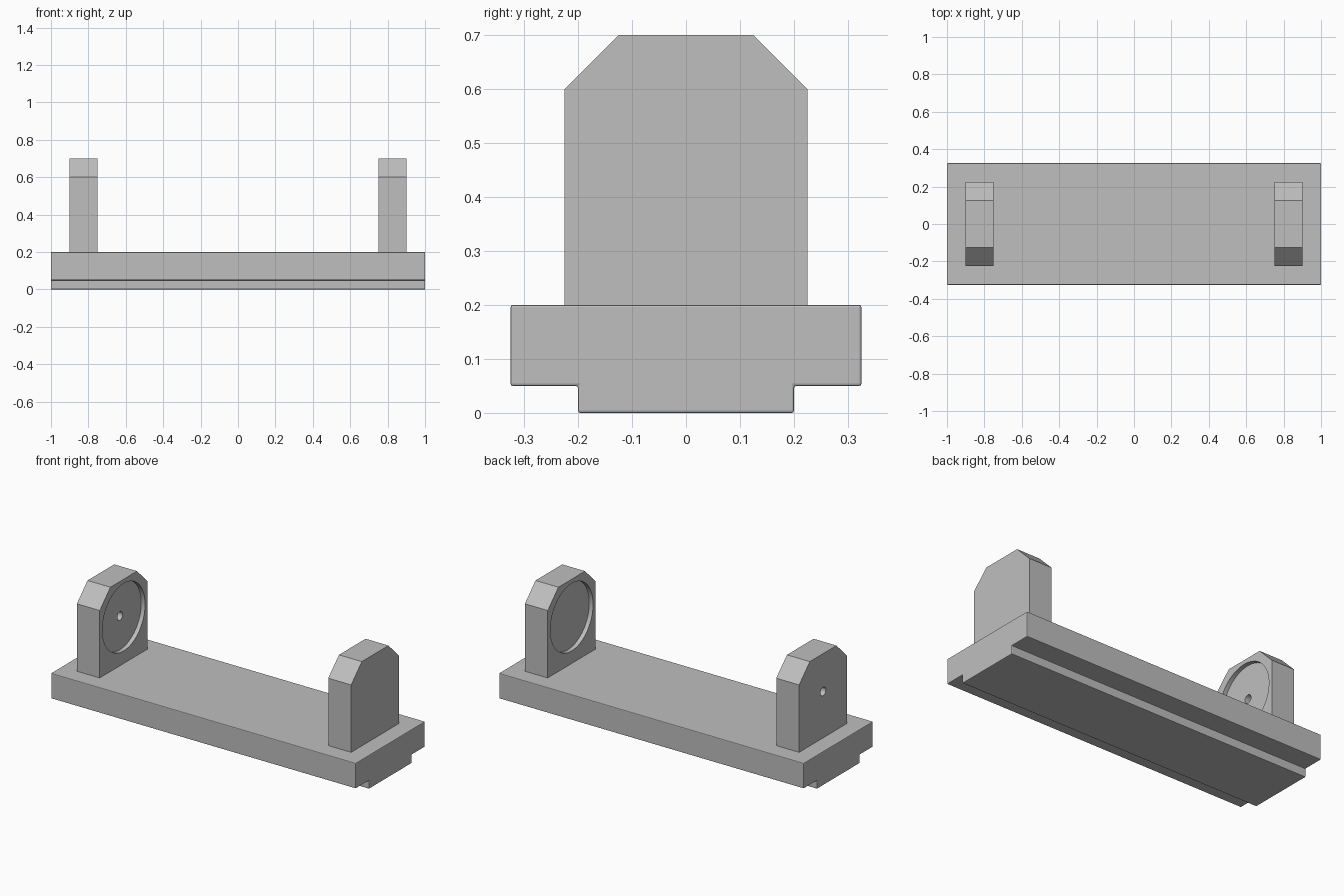
import bpy
import math

default_cube = bpy.data.objects.get("Cube")
if default_cube:
    bpy.data.objects.remove(default_cube, do_unlink=True)

gray = bpy.data.materials.new("machined gray")
gray.use_nodes = True
gray.diffuse_color = (0.52, 0.52, 0.52, 1)
gray.node_tree.nodes["Principled BSDF"].inputs["Base Color"].default_value = gray.diffuse_color


def extrude_x(name, half_profile, x0, x1):
    """Mirror a (y, z) half outline across y = 0 and extrude it along x."""
    outline = half_profile + [(-y, z) for y, z in reversed(half_profile)]
    n = len(outline)
    verts = [(x, y, z) for x in (x0, x1) for y, z in outline]
    faces = [tuple(reversed(range(n))), tuple(range(n, 2 * n))]
    faces += [(i, (i + 1) % n, (i + 1) % n + n, i + n) for i in range(n)]
    mesh = bpy.data.meshes.new(name)
    mesh.from_pydata(verts, [], faces)
    mesh.materials.append(gray)
    obj = bpy.data.objects.new(name, mesh)
    bpy.context.collection.objects.link(obj)
    return obj


def activate(obj):
    bpy.ops.object.select_all(action='DESELECT')
    obj.select_set(True)
    bpy.context.view_layer.objects.active = obj


def bore(obj, x, z, radius, length):
    """Cut a round bore along x, centred on (x, 0, z)."""
    bpy.ops.mesh.primitive_cylinder_add(vertices=64, radius=radius, depth=length,
                                        location=(x, 0, z), rotation=(0, math.pi / 2, 0))
    cutter = bpy.context.object
    cutter.hide_render = True
    cutter.data.materials.append(gray)
    activate(obj)
    cut = obj.modifiers.new("bore", 'BOOLEAN')
    cut.operation = 'DIFFERENCE'
    cut.solver = 'EXACT'
    cut.object = cutter
    bpy.ops.object.modifier_apply(modifier=cut.name)
    bpy.data.objects.remove(cutter, do_unlink=True)


# Base plate with a narrower keel underneath
base = extrude_x("base_plate", [(0.2, 0), (0.2, 0.05), (0.325, 0.05), (0.325, 0.2)], -1, 1)
activate(base)
edge = base.modifiers.new("edge_break", 'BEVEL')
edge.width = 0.004
edge.segments = 2
edge.limit_method = 'ANGLE'
bpy.ops.object.modifier_apply(modifier=edge.name)

# Uprights with chamfered tops and a shallow round recess on the inner face
BORE_Z = 0.475
for side, name in ((-1, "right_upright"), (1, "left_upright")):
    x0, x1 = sorted((side * 0.75, side * 0.9))
    upright = extrude_x(name, [(0.225, 0.2), (0.225, 0.6), (0.125, 0.7)], x0, x1)
    bore(upright, side * 0.75, BORE_Z, 0.2, 0.05)
    if side < 0:
        # Shaft hole runs through this upright only
        bore(upright, side * 0.825, BORE_Z, 0.025, 0.4)
    activate(upright)
    bpy.ops.object.shade_smooth_by_angle(angle=math.radians(30))
